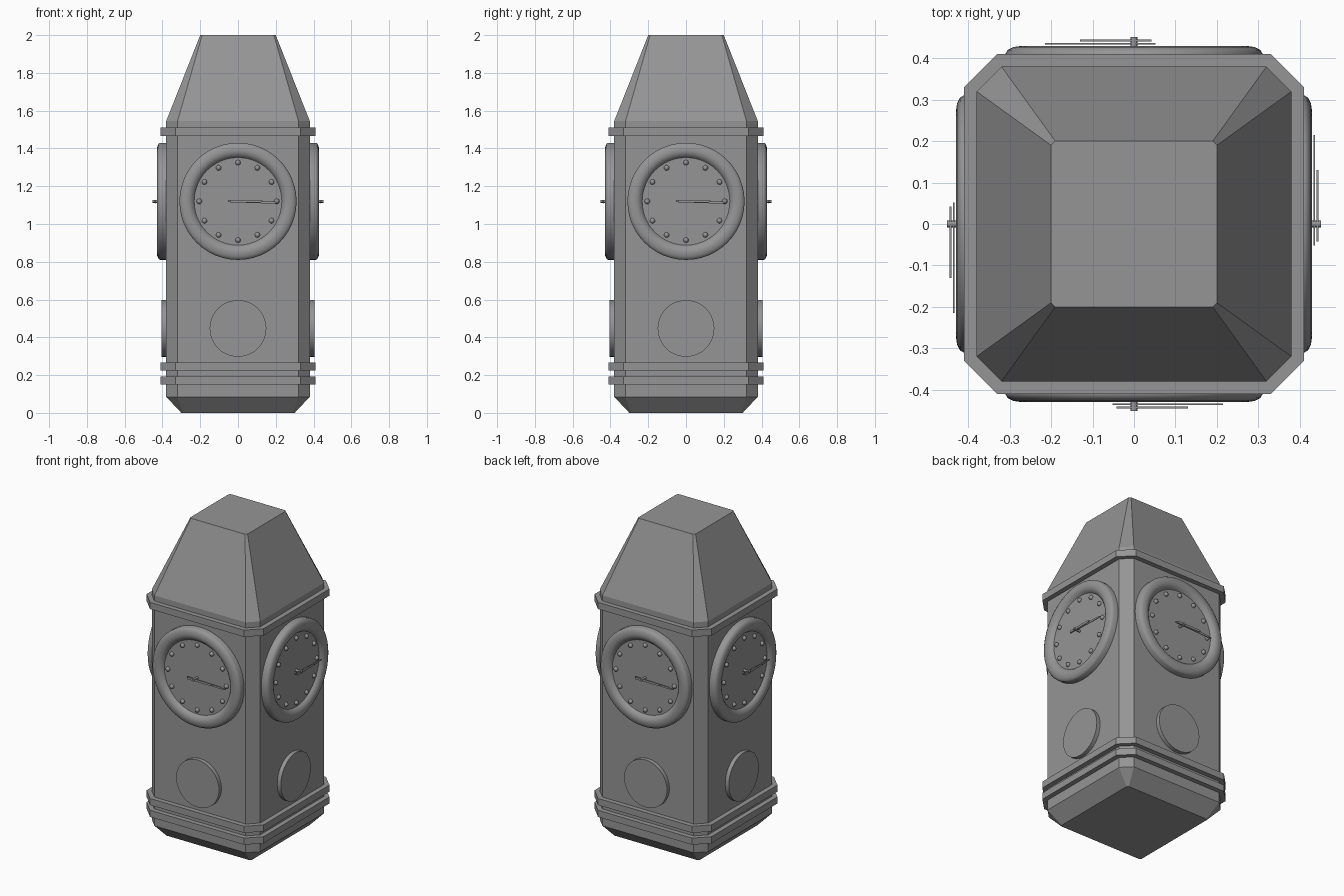
import bpy, math
from math import pi, cos, sin
from mathutils import Matrix, Vector

old = bpy.data.objects.get("Cube")
if old:
    bpy.data.objects.remove(old, do_unlink=True)

grey = bpy.data.materials.new("stone grey")
grey.use_nodes = True
COLOUR = (0.3, 0.3, 0.3, 1)
grey.diffuse_color = COLOUR
grey.node_tree.nodes["Principled BSDF"].inputs["Base Color"].default_value = COLOUR


def loft(name, rings, matrix=Matrix(), smooth=False):
    """Skin a stack of equal rings and cap both ends."""
    n = len(rings[0])
    verts = [v for ring in rings for v in ring]
    faces = [(a * n + i, a * n + (i + 1) % n, (a + 1) * n + (i + 1) % n, (a + 1) * n + i)
             for a in range(len(rings) - 1) for i in range(n)]
    faces += [tuple(reversed(range(n))), tuple(range(len(verts) - n, len(verts)))]
    mesh = bpy.data.meshes.new(name)
    mesh.from_pydata(verts, [], faces)
    ob = bpy.data.objects.new(name, mesh)
    bpy.context.collection.objects.link(ob)
    ob.matrix_world = matrix
    finish(ob, smooth)
    return ob


def finish(ob, smooth):
    ob.data.materials.append(grey)
    if smooth:
        bpy.ops.object.select_all(action="DESELECT")
        ob.select_set(True)
        bpy.context.view_layer.objects.active = ob
        bpy.ops.object.shade_smooth_by_angle(angle=math.radians(35))


def octagon(half, corner, z):
    """Square section with cut corners."""
    a, b = half, corner
    return [(a, -b, z), (a, b, z), (b, a, z), (-b, a, z),
            (-a, b, z), (-a, -b, z), (-b, -a, z), (b, -a, z)]


def circle(r, z, n=48):
    return [(r * cos(2 * pi * i / n), r * sin(2 * pi * i / n), z) for i in range(n)]


def hand(name, tail, tip, width, z, matrix):
    """Thin pointer with a narrowing end."""
    outline = [(tail, -width / 2), (tip * 0.85, -width / 2), (tip, -width / 5),
               (tip, width / 5), (tip * 0.85, width / 2), (tail, width / 2)]
    loft(name, [[(x, y, h) for x, y in outline] for h in (z - 0.002, z + 0.002)], matrix)


# Tower shaft with its sloping foot and tapered roof
loft("tower_body", [octagon(0.30, 0.29, 0), octagon(0.38, 0.32, 0.085),
                    octagon(0.38, 0.32, 1.545), octagon(0.20, 0.19, 2)])

# Projecting bands
for name, low, high in (("lower_band", 0.15, 0.192), ("middle_band", 0.225, 0.267),
                        ("cornice", 1.467, 1.51)):
    loft(name, [octagon(0.41, 0.33, low), octagon(0.41, 0.33, high)])

# Rounded clock rim running into the recessed dial
rim = [(0.31, 0.37), (0.31, 0.412), (0.305, 0.42), (0.292, 0.427), (0.272, 0.43),
       (0.258, 0.428), (0.246, 0.422), (0.238, 0.414), (0.232, 0.406)]

for side, k in (("front", 0), ("left", 1), ("back", 2), ("right", 3)):
    turn = Matrix.Rotation(k * pi / 2, 4, "Z")
    stand = Matrix.Rotation(pi / 2, 4, "X")
    clock = turn @ Matrix.Translation((0, 0, 1.12)) @ stand
    lower = turn @ Matrix.Translation((0, 0, 0.447)) @ stand

    loft(side + "_clock_face", [circle(r, z) for r, z in rim], clock, True)
    loft(side + "_round_plaque", [circle(0.15, 0.37), circle(0.15, 0.405)], lower, True)

    # Hour studs
    for i in range(12):
        a = i * pi / 6
        spot = clock @ Vector((0.205 * cos(a), 0.205 * sin(a), 0.408))
        bpy.ops.mesh.primitive_uv_sphere_add(segments=12, ring_count=8, radius=0.014, location=spot)
        stud = bpy.context.object
        stud.name = f"{side}_hour_stud_{i + 1}"
        finish(stud, True)

    # Hub and hands
    loft(side + "_hub", [circle(0.008, 0.40, 12), circle(0.008, 0.452, 12)], clock, True)
    tilt = clock @ Matrix.Rotation(math.radians(-2), 4, "Z")
    hand(side + "_minute_hand", -0.052, 0.215, 0.012, 0.435, tilt)
    hand(side + "_hour_hand", -0.042, 0.13, 0.014, 0.443, clock)
